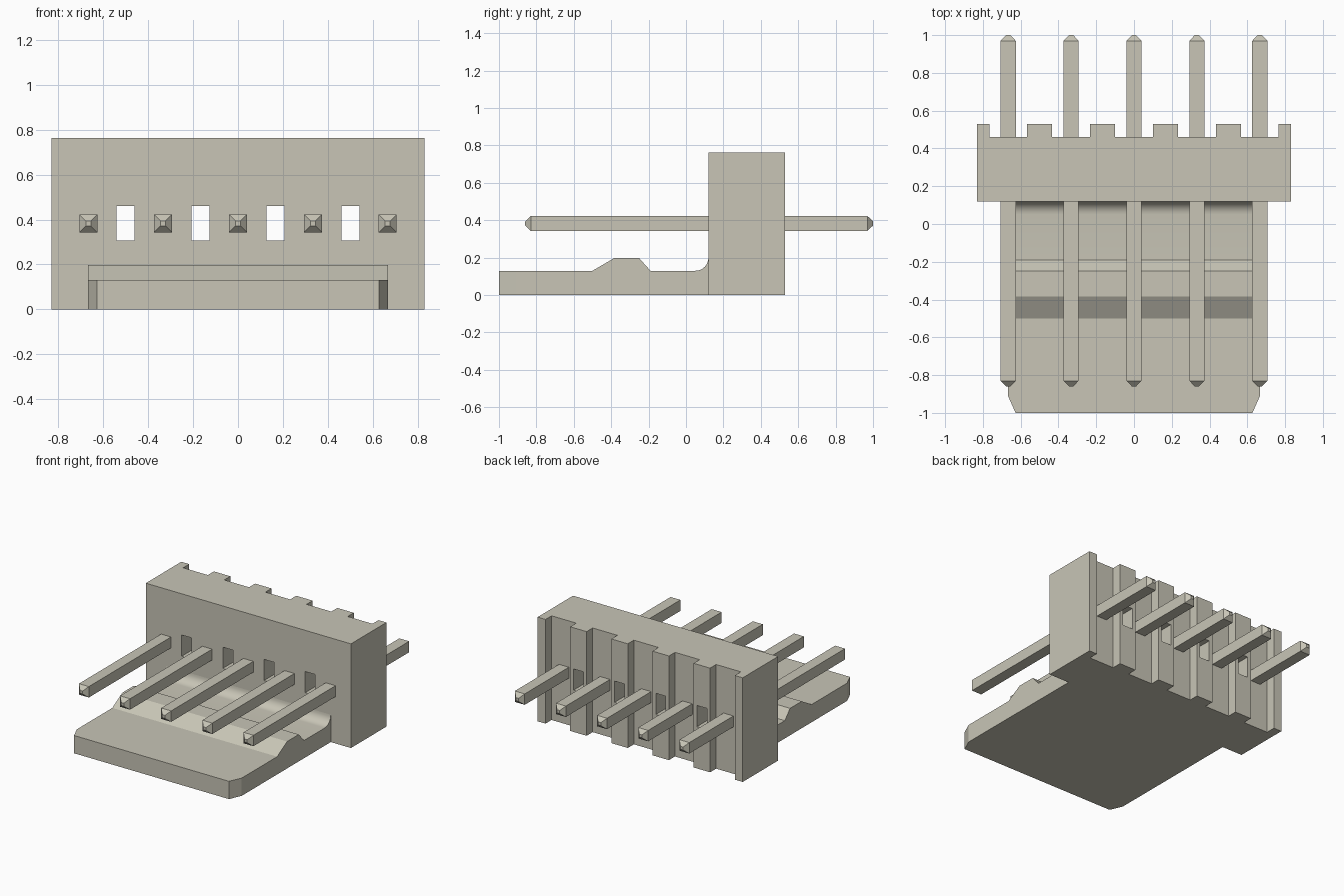
import bpy, bmesh, math
from mathutils import Vector

cube = bpy.data.objects.get("Cube")
if cube:
    bpy.data.objects.remove(cube, do_unlink=True)

# Single warm grey plastic colour
COLOR = (0.58, 0.56, 0.47, 1)
mat = bpy.data.materials.new("warm grey")
mat.use_nodes = True
mat.diffuse_color = COLOR
mat.node_tree.nodes["Principled BSDF"].inputs["Base Color"].default_value = COLOR

PITCH = 0.333
PIN_Z = 0.383


def add_object(name, bm):
    bmesh.ops.recalc_face_normals(bm, faces=bm.faces)
    mesh = bpy.data.meshes.new(name)
    bm.to_mesh(mesh)
    bm.free()
    mesh.materials.append(mat)
    obj = bpy.data.objects.new(name, mesh)
    bpy.context.collection.objects.link(obj)
    return obj


def extrude(points, offset):
    bm = bmesh.new()
    face = bm.faces.new([bm.verts.new(p) for p in points])
    ext = bmesh.ops.extrude_face_region(bm, geom=[face])
    verts = [v for v in ext["geom"] if isinstance(v, bmesh.types.BMVert)]
    bmesh.ops.translate(bm, verts=verts, vec=offset)
    return bm


# Housing wall: comb-shaped outline with ribs along the back
FRONT, GROOVE, BACK, HALF = 0.12, 0.46, 0.53, 0.83
outline = [(-HALF, FRONT), (-HALF, BACK)]
for i in range(5):
    x = (i - 2) * PITCH
    outline += [(x - 0.1, BACK), (x - 0.1, GROOVE), (x + 0.1, GROOVE), (x + 0.1, BACK)]
outline += [(HALF, BACK), (HALF, FRONT)]
wall = add_object("housing_wall", extrude([(x, y, 0) for x, y in outline], (0, 0, 0.762)))

# Windows cut through the wall between the pins
bm = bmesh.new()
for i in range(4):
    made = bmesh.ops.create_cube(bm, size=1)["verts"]
    bmesh.ops.scale(bm, verts=made, vec=(0.08, 1, 0.155))
    bmesh.ops.translate(bm, verts=made, vec=((i - 1.5) * PITCH, 0.3, PIN_Z))
cutter = add_object("window_cutter", bm)
cutter.hide_render = True
mod = wall.modifiers.new("windows", 'BOOLEAN')
mod.operation = 'DIFFERENCE'
mod.solver = 'EXACT'
mod.object = cutter
bpy.context.view_layer.objects.active = wall
wall.select_set(True)
bpy.ops.object.modifier_apply(modifier=mod.name)
bpy.data.objects.remove(cutter, do_unlink=True)
wall.select_set(False)

# Base plate: side profile with locking ridge and a fillet up to the wall
profile = [(-1, 0), (-1, 0.13), (-0.5, 0.13), (-0.385, 0.197),
           (-0.25, 0.197), (-0.19, 0.13)]
R = 0.07
for i in range(9):
    a = math.pi / 2 * i / 8
    profile.append((FRONT - R + R * math.sin(a), 0.13 + R - R * math.cos(a)))
profile.append((FRONT, 0))
W = 0.667
bm = extrude([(-W, y, z) for y, z in profile], (2 * W, 0, 0))
# Chamfer the two front corners
for s in (-1, 1):
    cut = bmesh.ops.bisect_plane(
        bm, geom=bm.verts[:] + bm.edges[:] + bm.faces[:], dist=1e-5,
        plane_co=(s * W, -0.91, 0), plane_no=Vector((s * 0.09, -0.04, 0)).normalized(),
        clear_outer=True)
    edges = [e for e in cut["geom_cut"] if isinstance(e, bmesh.types.BMEdge)]
    bmesh.ops.holes_fill(bm, edges=[e for e in edges if e.is_boundary], sides=0)
base = add_object("base_plate", bm)
bpy.context.view_layer.objects.active = base
base.select_set(True)
bpy.ops.object.shade_smooth_by_angle(angle=math.radians(20))
base.select_set(False)

# Square pins with tapered tips
P, T = 0.04, 0.011
for i in range(5):
    x = (i - 2) * PITCH
    bm = bmesh.new()
    rings = []
    for y, r in [(-0.86, T), (-0.83, P), (0.97, P), (1, T)]:
        rings.append([bm.verts.new((x + sx * r, y, PIN_Z + sz * r))
                      for sx, sz in ((-1, -1), (1, -1), (1, 1), (-1, 1))])
    for a, b in zip(rings, rings[1:]):
        for k in range(4):
            n = (k + 1) % 4
            bm.faces.new((a[k], a[n], b[n], b[k]))
    bm.faces.new(rings[0])
    bm.faces.new(rings[-1])
    add_object(f"pin_{i + 1}", bm)
